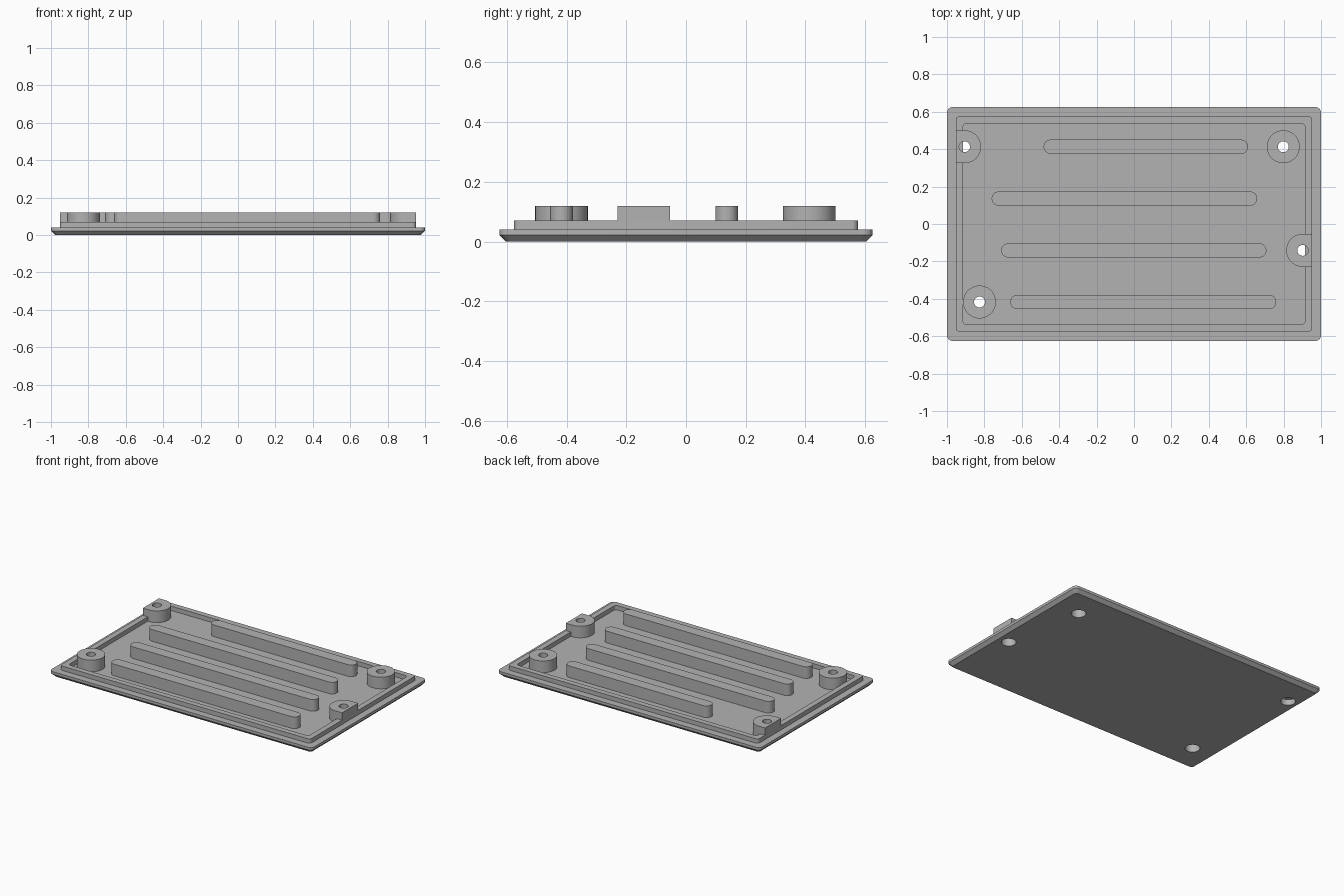
import bpy, bmesh
from math import sin, cos, pi, radians

cube = bpy.data.objects.get("Cube")
if cube:
    bpy.data.objects.remove(cube)

GREY = (0.45, 0.45, 0.45, 1)
grey = bpy.data.materials.new("grey plastic")
grey.use_nodes = True
grey.diffuse_color = GREY
grey.node_tree.nodes["Principled BSDF"].inputs["Base Color"].default_value = GREY

# heights
FLOOR, LIP, TOP = 0.04, 0.07, 0.12
LIP_X, LIP_Y, LIP_WIDTH = 0.952, 0.576, 0.038
SEGMENTS = 48


def loft(name, sections, ring=False):
    """Join (outline, z) sections with quads; cap the ends, or close as a ring."""
    bm = bmesh.new()
    loops = [[bm.verts.new((x, y, z)) for x, y in outline] for outline, z in sections]
    pairs = list(zip(loops, loops[1:]))
    if ring:
        pairs.append((loops[-1], loops[0]))
    else:
        bm.faces.new(loops[0][::-1])
        bm.faces.new(loops[-1])
    for low, high in pairs:
        n = len(low)
        for i in range(n):
            j = (i + 1) % n
            bm.faces.new((low[i], low[j], high[j], high[i]))
    bmesh.ops.recalc_face_normals(bm, faces=bm.faces)
    mesh = bpy.data.meshes.new(name)
    bm.to_mesh(mesh)
    bm.free()
    mesh.materials.append(grey)
    obj = bpy.data.objects.new(name, mesh)
    bpy.context.collection.objects.link(obj)
    return obj


def rounded_rect(hx, hy, r, cx=0, cy=0, steps=6):
    points = []
    for k, (sx, sy) in enumerate(((1, 1), (-1, 1), (-1, -1), (1, -1))):
        for i in range(steps + 1):
            a = (k + i / steps) * pi / 2
            points.append((cx + sx * (hx - r) + r * cos(a), cy + sy * (hy - r) + r * sin(a)))
    return points


def circle(cx, cy, r):
    angles = [2 * pi * i / SEGMENTS for i in range(SEGMENTS)]
    return [(cx + r * cos(a), cy + r * sin(a)) for a in angles]


def boss_outline(cx, cy, r, side):
    """Circle, or a U shape whose straight end meets the lip on the given side."""
    points = circle(cx, cy, r)
    if side:
        stretch = 1 / cos(2 * pi / SEGMENTS)
        points = [(side * LIP_X, cy + (y - cy) * stretch) if (x - cx) * side > 1e-5 else (x, y)
                  for x, y in points]
    return points


# base plate with chamfered underside
plate = loft("base_plate", [
    (rounded_rect(0.978, 0.603, 0.02), 0),
    (rounded_rect(1, 0.625, 0.03), 0.022),
    (rounded_rect(1, 0.625, 0.03), FLOOR)])
parts = [plate]

# raised lip
outer = rounded_rect(LIP_X, LIP_Y, 0.02)
inner = rounded_rect(LIP_X - LIP_WIDTH, LIP_Y - LIP_WIDTH, 0.02)
parts.append(loft("locating_lip", [(outer, FLOOR), (outer, LIP), (inner, LIP), (inner, FLOOR)], ring=True))

# screw bosses with stepped holes, and matching holes through the plate
BOSSES = {
    "back_right": (-0.906, 0.413, -1),
    "back_left": (0.798, 0.413, 0),
    "front_left": (0.902, -0.141, 1),
    "front_right": (-0.826, -0.417, 0),
}
HOLE, HEAD, STEP = 0.029, 0.046, 0.08
for place, (x, y, side) in BOSSES.items():
    wall = boss_outline(x, y, 0.088, side)
    hole, head = circle(x, y, HOLE), circle(x, y, HEAD)
    parts.append(loft(place + "_screw_boss", [
        (wall, FLOOR), (wall, TOP), (hole, TOP), (hole, STEP), (head, STEP), (head, FLOOR)], ring=True))
    cutter = loft("hole_cutter", [(head, -0.05), (head, TOP)])
    cutter.hide_render = True
    cut = plate.modifiers.new("screw_hole", "BOOLEAN")
    cut.operation, cut.solver, cut.object = "DIFFERENCE", "EXACT", cutter
    bpy.context.view_layer.objects.active = plate
    bpy.ops.object.modifier_apply(modifier=cut.name)
    bpy.data.objects.remove(cutter)

# round-ended stiffening ribs: left end, right end, y
RIBS = ((-0.483, 0.61, 0.413), (-0.761, 0.659, 0.136), (-0.71, 0.708, -0.141), (-0.662, 0.76, -0.417))
for i, (x0, x1, y) in enumerate(RIBS):
    shape = rounded_rect((x1 - x0) / 2, 0.038, 0.0379, (x0 + x1) / 2, y, 10)
    parts.append(loft(f"rib_{i + 1}", [(shape, FLOOR), (shape, TOP)]))

# smooth the curved walls, keep edges crisp
bpy.ops.object.select_all(action="DESELECT")
for part in parts:
    part.select_set(True)
bpy.context.view_layer.objects.active = plate
bpy.ops.object.shade_smooth_by_angle(angle=radians(30))
